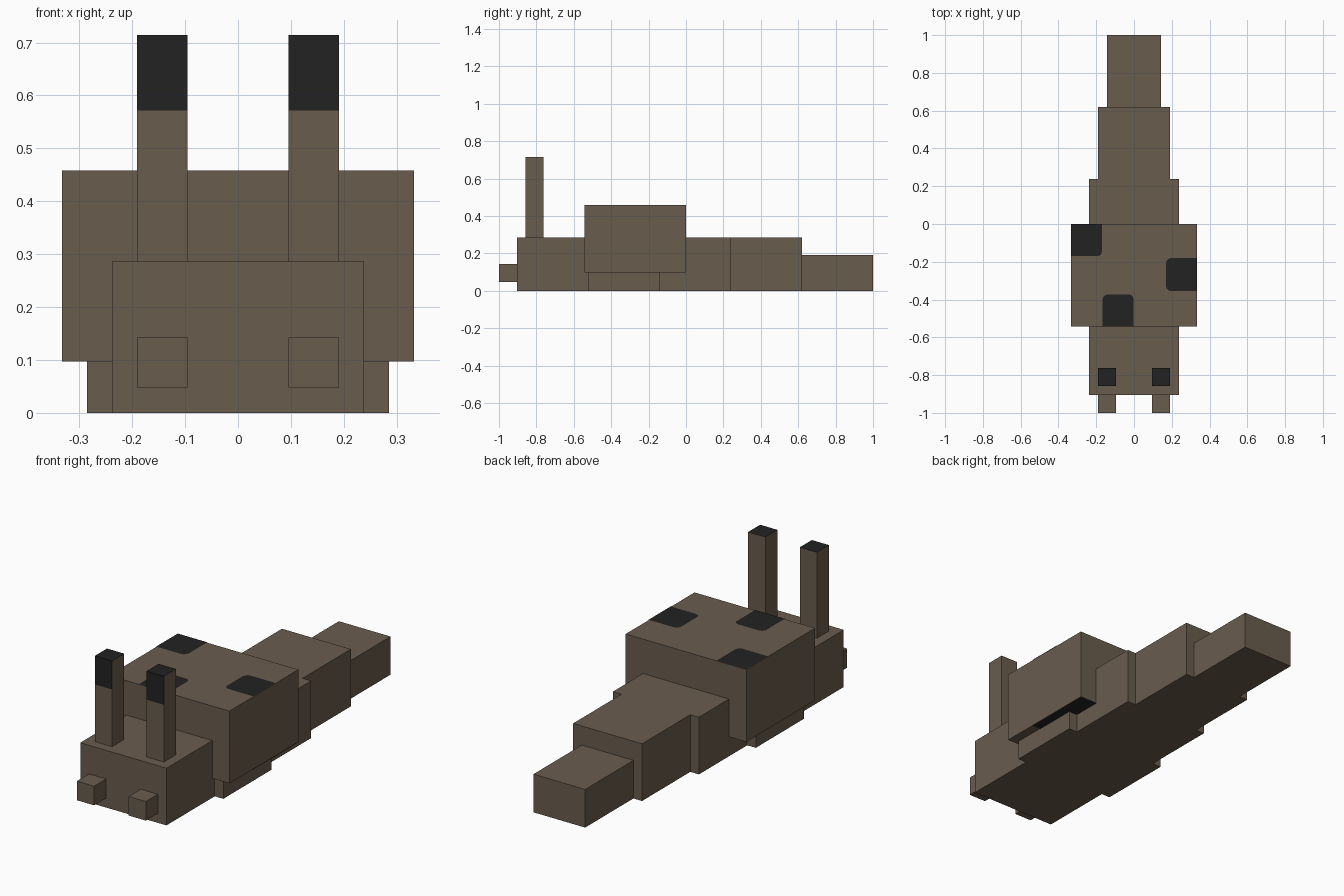
import bpy, bmesh, math
from mathutils import Vector

default = bpy.data.objects.get("Cube")
if default:
    bpy.data.objects.remove(default, do_unlink=True)

U = 1 / 21  # block unit used by the whole model


def material(name, colour):
    m = bpy.data.materials.new(name)
    m.use_nodes = True
    m.diffuse_color = colour
    m.node_tree.nodes["Principled BSDF"].inputs["Base Color"].default_value = colour
    return m


BROWN = material("earth brown", (0.144, 0.107, 0.076, 1))
BLACK = material("soft black", (0.016, 0.016, 0.016, 1))


def add_object(name, bm, *materials):
    mesh = bpy.data.meshes.new(name)
    bm.to_mesh(mesh)
    bm.free()
    for m in materials:
        mesh.materials.append(m)
    obj = bpy.data.objects.new(name, mesh)
    bpy.context.collection.objects.link(obj)
    return obj


def box_mesh(low, high):
    bm = bmesh.new()
    bmesh.ops.create_cube(bm, size=1)
    low, high = Vector(low), Vector(high)
    for v in bm.verts:
        v.co = (low + high) / 2 + v.co * (high - low)
    return bm


def block(name, half_width, y0, y1, z0, z1):
    bm = box_mesh((-half_width, y0, z0), (half_width, y1, z1))
    return add_object(name, bm, BROWN)


# Body segments from head to tail
block("head", 5 * U, -19 * U, -11 * U, 0, 6 * U)
block("front_body", 6 * U, -11 * U, -3 * U, 0, 6 * U)
block("middle_body", 5 * U, -3 * U, 5 * U, 0, 6 * U)
block("rear_body", 4 * U, 5 * U, 13 * U, 0, 6 * U)
block("tail", 3 * U, 13 * U, 21 * U, 0, 4 * U)

# Raised shell over the front of the body
W, FRONT, BACK, LOW, HIGH = 0.333, -0.543, 0.0, 0.097, 0.458
block("shell", W, FRONT, BACK, LOW, HIGH)

# Mandibles and antennae, with dark tips on the front and top
for side, x in (("left", 2 * U), ("right", -4 * U)):
    add_object(side + "_mandible",
               box_mesh((x, -1, U), (x + 2 * U, -19 * U, 3 * U)), BROWN)
    bm = box_mesh((x, -18 * U, 6 * U), (x + 2 * U, -16 * U, 15 * U))
    bmesh.ops.bisect_plane(bm, geom=bm.verts[:] + bm.edges[:] + bm.faces[:],
                           plane_co=(0, 0, 12 * U), plane_no=(0, 0, 1))
    bm.normal_update()
    for f in bm.faces:
        is_tip = f.calc_center_median().z > 12 * U
        if is_tip and (f.normal.y < -0.5 or f.normal.z > 0.5):
            f.material_index = 1
    add_object(side + "_antenna", bm, BROWN, BLACK)


def spot(name, x0, x1, y0, y1, z, facing, radius=0.025):
    """Thin dark patch, rounded at corners away from the shell's rim."""
    bm = bmesh.new()
    points = []
    corners = ((x0, y0, 1, 1), (x1, y0, -1, 1), (x1, y1, -1, -1), (x0, y1, 1, -1))
    for i, (x, y, dx, dy) in enumerate(corners):
        if abs(x) >= W or y <= FRONT or y >= BACK:
            points.append((x, y))
            continue
        for step in range(4):
            a = math.pi + i * math.pi / 2 + step * math.pi / 6
            points.append((x + radius * (dx + math.cos(a)),
                           y + radius * (dy + math.sin(a))))
    face = bm.faces.new([bm.verts.new((x, y, z)) for x, y in points])
    if facing < 0:
        face.normal_flip()
    add_object(name, bm, BLACK)


# Shell markings
spot("rear_right_spot", -W, -0.17, -0.17, BACK, HIGH + 0.002, 1)
spot("left_spot", 0.17, W, -0.355, -0.18, HIGH + 0.002, 1)
spot("front_spot", -0.166, -0.002, FRONT, -0.373, HIGH + 0.002, 1)
spot("underside_spot", 0.17, W, -0.36, BACK, LOW - 0.002, -1)
